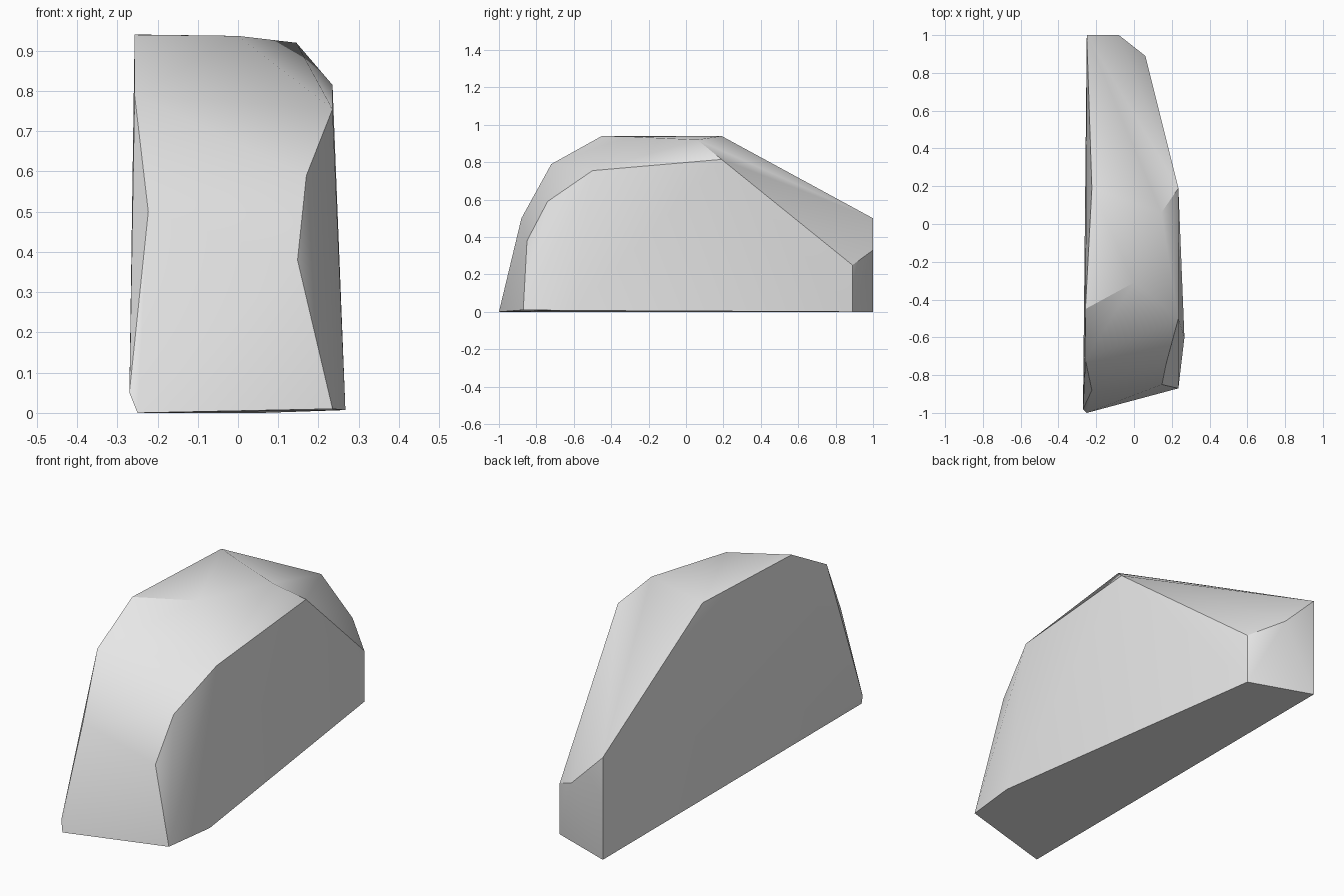
import bpy
import bmesh
import math

default_cube = bpy.data.objects.get("Cube")
if default_cube:
    bpy.data.objects.remove(default_cube, do_unlink=True)


def make_material(name, colour):
    material = bpy.data.materials.new(name)
    material.use_nodes = True
    material.diffuse_color = colour
    material.node_tree.nodes["Principled BSDF"].inputs["Base Color"].default_value = colour
    return material


def hull_object(name, outlines, material):
    """Wrap a closed convex skin around several outlines of points."""
    mesh = bpy.data.meshes.new(name)
    bm = bmesh.new()
    for outline in outlines:
        for point in outline:
            bm.verts.new(point)
    bmesh.ops.convex_hull(bm, input=bm.verts[:], use_existing_faces=False)
    # Drop points that fall inside the skin
    loose = [v for v in bm.verts if not v.link_faces]
    bmesh.ops.delete(bm, geom=loose, context="VERTS")
    # Merge almost flat triangles into broad facets
    bmesh.ops.dissolve_limit(bm, angle_limit=math.radians(1),
                             verts=bm.verts[:], edges=bm.edges[:])
    bmesh.ops.recalc_face_normals(bm, faces=bm.faces[:])
    bm.to_mesh(mesh)
    bm.free()
    mesh.materials.append(material)
    obj = bpy.data.objects.new(name, mesh)
    bpy.context.collection.objects.link(obj)
    return obj


# Tall broad side of the stone, from front foot over the crest to the back foot
broad_side = [
    (-.25, -1, 0), (-.27, -.98, .05), (-.223, -.88, .5), (-.257, -.72, .79),
    (-.257, -.45, .94), (-.223, .19, .94), (-.25, 1, .5), (-.25, 1, 0),
]

# Chipped side, same direction
chipped_side = [
    (.235, -.87, .01), (.148, -.85, .38), (.17, -.74, .59), (.235, -.5, .755),
    (.235, .19, .815), (.06, .89, .25), (.06, .89, 0),
]

# Crest edge, rear chip and the bulge at the foot
chips = [(0, -.31, .937), (.145, .06, .92), (-.08, 1, .33), (.267, -.6, .007)]

stone_grey = make_material("stone grey", (.8, .8, .8, 1))
boulder = hull_object("boulder", [broad_side, chipped_side, chips], stone_grey)

# Soft facets with crisp main ridges
bpy.ops.object.select_all(action="DESELECT")
bpy.context.view_layer.objects.active = boulder
boulder.select_set(True)
bpy.ops.object.shade_smooth_by_angle(angle=math.radians(30))
